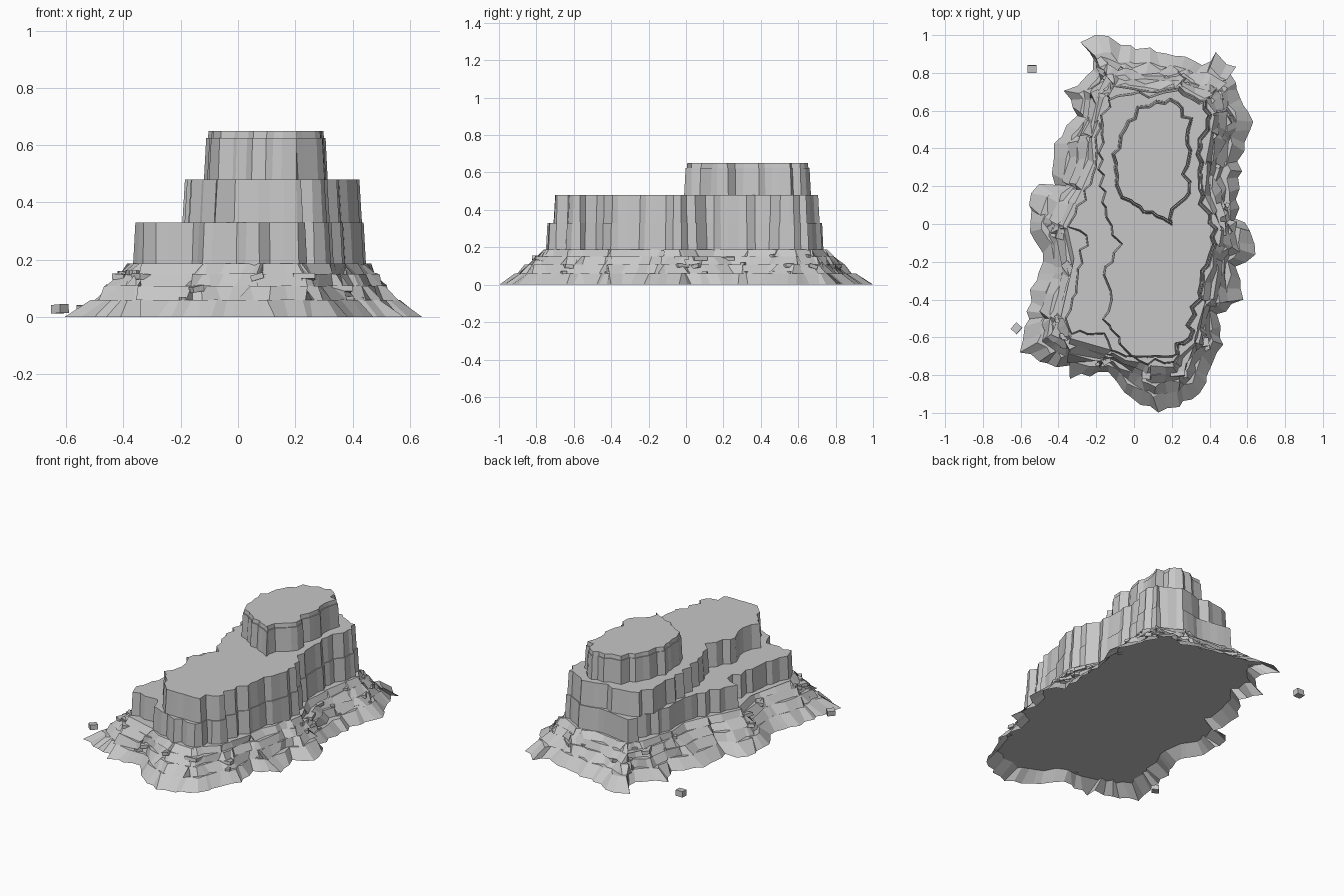
import bpy, bmesh, math, random
from mathutils import Vector, Matrix

if "Cube" in bpy.data.objects:
    bpy.data.objects.remove(bpy.data.objects["Cube"])

random.seed(11)
rock_grey = bpy.data.materials.new("rock grey")
rock_grey.diffuse_color = (0.57, 0.57, 0.57, 1)
rock_grey.use_nodes = True
rock_grey.node_tree.nodes["Principled BSDF"].inputs["Base Color"].default_value = rock_grey.diffuse_color

# Plan outlines, counter-clockwise
FOOT = [(-.2, 1), (-.27, .97), (-.21, .87), (-.25, .78), (-.36, .71), (-.31, .58), (-.41, .42), (-.44, .35),
        (-.42, .22), (-.5, .21), (-.56, .16), (-.54, .01), (-.56, -.05), (-.47, -.16), (-.54, -.35), (-.57, -.5),
        (-.6, -.67), (-.46, -.74), (-.35, -.75), (-.34, -.82), (-.13, -.78), (-.02, -.92), (.13, -1), (.36, -.9),
        (.4, -.75), (.46, -.64), (.44, -.48), (.58, -.4), (.54, -.23), (.65, -.16), (.62, -.03),
        (.55, .03), (.54, .13), (.57, .39), (.63, .54), (.56, .66), (.51, .8), (.53, .82), (.44, .9), (.36, .84),
        (.27, .89), (.12, .91), (-.02, .95)]
EAST = [(.03, -.73), (.11, -.72), (.21, -.73), (.24, -.65), (.3, -.61), (.32, -.45), (.36, -.4),
        (.37, -.25), (.42, -.16), (.43, -.03), (.39, .05), (.36, .15), (.36, .4), (.39, .5),
        (.41, .58), (.38, .65), (.3, .66), (.24, .72), (.08, .7)]
LOWER_WEST = [(.08, .7), (-.11, .73), (-.14, .6), (-.2, .5), (-.2, .3), (-.26, .13), (-.34, 0), (-.25, -.06),
              (-.29, -.24), (-.31, -.4), (-.36, -.5), (-.33, -.58), (-.16, -.58), (-.12, -.67), (.03, -.73)]
MIDDLE_WEST = [(.08, .7), (-.1, .7), (-.18, .58), (-.19, .34), (-.17, .08), (-.09, -.1), (-.17, -.27),
               (-.13, -.4), (-.17, -.5), (-.1, -.61), (-.07, -.68), (.03, -.73)]
UPPER = [(.16, .65), (.03, .61), (-.05, .5), (-.1, .37), (-.08, .17), (.03, .08), (.13, .05), (.2, 0),
         (.2, .08), (.3, .17), (.27, .26), (.3, .39), (.28, .46), (.3, .55), (.26, .57), (.23, .64)]


def resample(points, step, jag):
    """Split an open path into short pieces with a ragged edge; the last point is left out."""
    out, sign = [], 1
    for p, q in zip(points, points[1:]):
        a, b = Vector(p), Vector(q)
        n = max(1, round((b - a).length / step))
        side = Vector((b.y - a.y, a.x - b.x)).normalized()
        for k in range(n):
            t = k / n + (random.uniform(-.3, .3) / n if k else 0)
            sign = -sign
            out.append(a.lerp(b, t) + side * sign * random.uniform(-.2, 1) * jag)
    return out


def inset(ring, d):
    """Move a ring inwards along its averaged normals."""
    out, n = [], len(ring)
    for i, p in enumerate(ring):
        e = ring[(i + 1) % n] - ring[i - 1]
        out.append(p + Vector((-e.y, e.x)).normalized() * d)
    return out


def toward(ring, target, t, jag):
    """Move every point part of the way to the closest point of another outline."""
    out = []
    for p in ring:
        best = None
        for i, a in enumerate(target):
            e = target[(i + 1) % len(target)] - a
            s = max(0, min(1, (p - a).dot(e) / max(e.length_squared, 1e-9)))
            q = a + e * s
            if best is None or (q - p).length < (best - p).length:
                best = q
        out.append(p.lerp(best, t) + Vector((random.uniform(-jag, jag), random.uniform(-jag, jag))))
    return out


def finish(name, bm):
    mesh = bpy.data.meshes.new(name)
    bm.to_mesh(mesh)
    bm.free()
    mesh.materials.append(rock_grey)
    ob = bpy.data.objects.new(name, mesh)
    bpy.context.collection.objects.link(ob)
    return ob


def loft(name, rings):
    """Walls through (ring, height) pairs with a flat top, open underneath."""
    bm = bmesh.new()
    rows = [[bm.verts.new((p.x, p.y, z)) for p in ring] for ring, z in rings]
    n = len(rows[0])
    for lo, hi in zip(rows, rows[1:]):
        for i in range(n):
            j = (i + 1) % n
            bm.faces.new((lo[i], lo[j], hi[j], hi[i]))
    bm.faces.new(rows[-1])
    return finish(name, bm)


# Cliff tiers; the two lower ones share their eastern columns
east = resample(EAST, .045, .02)
lower = east + resample(LOWER_WEST, .045, .02)
loft("lower_cliff", [(inset(lower, -.008), .15), (inset(lower, .002), .33)])
middle = inset(east + resample(MIDDLE_WEST, .045, .018), .012)
for p in middle:
    p.y = max(p.y, -.705 + .03 * abs(p.x - .1))
loft("middle_cliff", [(inset(middle, -.004), .33), (inset(middle, .005), .48)])
upper = resample(UPPER + UPPER[:1], .04, .014)
loft("upper_cliff", [(inset(upper, -.01), .48), (inset(upper, -.002), .625)])
cap = inset(upper, .004)
loft("cap_rock", [(cap, .625), (inset(cap, .003), .65)])

# Stepped scree skirt: start blend, end blend, bottom, top
foot = resample(FOOT + FOOT[:1], .055, .017)
core = inset(lower, -.008)
ledges = []
for k, (t0, t1, z0, z1, jag) in enumerate([(0, .36, 0, .06, 0), (.42, .62, .06, .108, .02),
                                           (.62, .8, .108, .15, .018), (.82, .97, .15, .187, .012)]):
    low = toward(foot, core, t0, jag)
    top = toward(foot, core, t1, max(jag, .014))
    loft("scree_step_%d" % (k + 1), [(low, z0), (top, z1)])
    ledges.append((top, z1))


def block(name, loc, size, turn, lean=.15):
    bm = bmesh.new()
    bmesh.ops.create_cube(bm, size=1, matrix=Matrix.Translation(loc) @ Matrix.Rotation(turn, 4, 'Z')
                          @ Matrix.Rotation(random.uniform(-lean, lean), 4, 'X')
                          @ Matrix.Diagonal((*size, 1)))
    return finish(name, bm)


# Small boulders on the ledges, and leaning slabs on the upper two
for k, (ring, z) in enumerate(ledges[:3]):
    inner = toward(ring, core, .15, 0)
    for p in random.sample(inner, 9):
        s = random.uniform(.014, .026)
        block("small_boulder", (p.x, p.y, z + .004), (s, s * 1.2, s * .6), random.uniform(0, 3))
    if k:
        for p in random.sample(inner, 12):
            block("scree_slab", (p.x, p.y, z - .01), (.075, .045, .02), random.uniform(0, 3), .3)

# Stray boulders on the ground
block("stray_boulder_back", (-.54, .82, .022), (.048, .04, .036), 0)
block("stray_boulder_front", (-.622, -.552, .028), (.046, .042, .03), .85)
